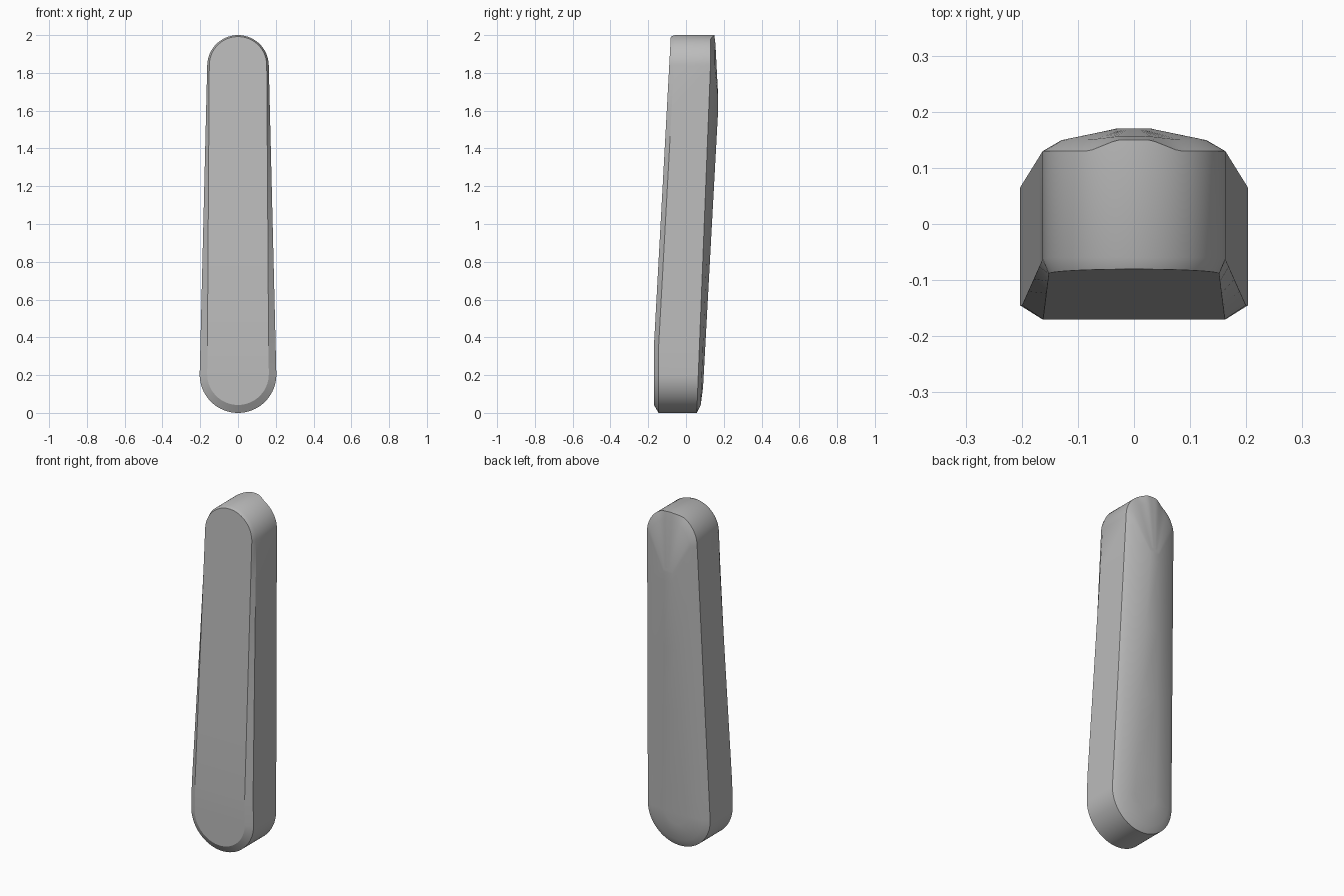
import bpy, bmesh, math

cube = bpy.data.objects.get("Cube")
if cube:
    bpy.data.objects.remove(cube)

grey = bpy.data.materials.new("plain grey")
grey.use_nodes = True
colour = (0.5, 0.5, 0.5, 1)
grey.diffuse_color = colour
grey.node_tree.nodes["Principled BSDF"].inputs["Base Color"].default_value = colour

ARC = 20


def ramp(z, z0, y0, z1, y1):
    t = min(max((z - z0) / (z1 - z0), 0), 1)
    return y0 + (y1 - y0) * t


# Depth of the front face, of its chamfer edge and of the crowned back
def front(x, z):
    return ramp(z, 0.35, -0.17, 2, -0.08)


def front_edge(x, z):
    return ramp(z, 0.35, -0.145, 1.9, -0.06)


def back_rim(x, z):
    bump = 0.02 * ramp(abs(x), 0.03, 1, 0.08, 0) if z > 1.8 else 0
    return ramp(z, 0, 0.057, 1.85, 0.13) + bump


def crown_edge(x, z):
    bump = 0.006 * ramp(abs(x), 0.03, 1, 0.08, 0) if z > 1.8 else 0
    return ramp(z, 0, 0.076, 1.85, 0.15) + bump


def crown_ridge(x, z):
    return ramp(z, 0.13, 0.09, 1.6, 0.17)


def half_outline(r_low, z_low, r_top, z_top):
    """Right half of a tapered capsule, from bottom to top."""
    pts = []
    for i in range(ARC + 1):
        a = math.pi / 2 * i / ARC
        pts.append((r_low * math.sin(a), z_low - r_low * math.cos(a)))
    for z in (0.35, 0.8, 1.2, 1.6):
        pts.append((ramp(z, z_low, r_low, z_top, r_top), z))
    for i in range(ARC + 1):
        a = math.pi / 2 * i / ARC
        pts.append((r_top * math.cos(a), z_top + r_top * math.sin(a)))
    return pts


# Cross-section rings from front to back
sections = [
    (0.163, 0.205, 0.152, 1.84, front),
    (0.203, 0.203, 0.163, 1.837, front_edge),
    (0.203, 0.203, 0.163, 1.837, back_rim),
    (0.165, 0.205, 0.13, 1.82, crown_edge),
    (0.07, 0.205, 0.03, 1.65, crown_ridge),
]

bm = bmesh.new()
rings = []
for r_low, z_low, r_top, z_top, depth in sections:
    half = half_outline(r_low, z_low, r_top, z_top)
    loop = half + [(-x, z) for x, z in reversed(half[1:-1])]
    rings.append([bm.verts.new((x, depth(x, z), z)) for x, z in loop])

# Walls, chamfer and crown between the rings
n = len(rings[0])
for a, b in zip(rings, rings[1:]):
    for i in range(n):
        j = (i + 1) % n
        bm.faces.new((a[i], a[j], b[j], b[i]))

# Front and back caps in strips across the width
for ring in (rings[0], rings[-1]):
    for i in range(n // 2):
        quad = [ring[i], ring[i + 1], ring[-i - 1], ring[-i % n]]
        bm.faces.new(list(dict.fromkeys(quad)))

bmesh.ops.recalc_face_normals(bm, faces=bm.faces)
mesh = bpy.data.meshes.new("tapered_bar")
bm.to_mesh(mesh)
bm.free()
mesh.materials.append(grey)
bar = bpy.data.objects.new("tapered_bar", mesh)
bpy.context.collection.objects.link(bar)

bpy.context.view_layer.objects.active = bar
bar.select_set(True)
bpy.ops.object.shade_smooth_by_angle(angle=math.radians(25))
